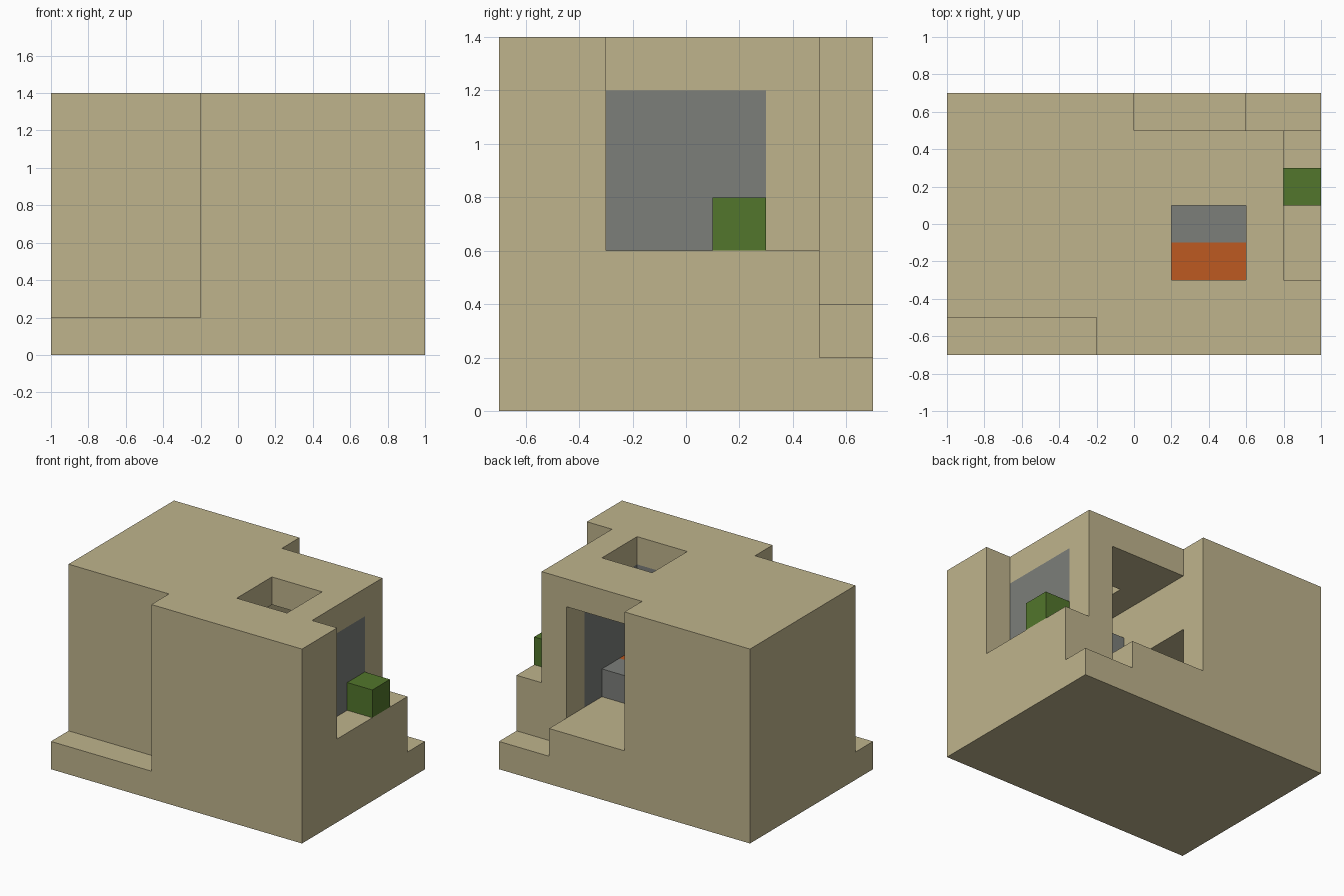
import bpy

if "Cube" in bpy.data.objects:
    bpy.data.objects.remove(bpy.data.objects["Cube"])


def material(name, color):
    m = bpy.data.materials.new(name)
    m.diffuse_color = (*color, 1)
    m.use_nodes = True
    m.node_tree.nodes["Principled BSDF"].inputs["Base Color"].default_value = m.diffuse_color
    return m


SAND = material("sandy tan", (0.52, 0.455, 0.265))
STONE = material("stone grey", (0.2, 0.21, 0.195))
LEAF = material("leaf green", (0.085, 0.18, 0.025))
FIRE = material("fire orange", (0.51, 0.1, 0.015))


def box(name, xs, ys, zs, mat):
    """Axis-aligned block given its x, y and z extents."""
    verts = [(x, y, z) for z in zs for y in ys for x in xs]
    faces = [(0, 2, 3, 1), (4, 5, 7, 6), (0, 1, 5, 4),
             (2, 6, 7, 3), (0, 4, 6, 2), (1, 3, 7, 5)]
    mesh = bpy.data.meshes.new(name)
    mesh.from_pydata(verts, [], faces)
    mesh.materials.append(mat)
    ob = bpy.data.objects.new(name, mesh)
    bpy.context.collection.objects.link(ob)
    return ob


def carve(target, xs, ys, zs):
    """Remove a block of space from the target."""
    cutter = box("cutter", xs, ys, zs, SAND)
    cutter.hide_render = True
    mod = target.modifiers.new("carve", "BOOLEAN")
    mod.operation = "DIFFERENCE"
    mod.solver = "EXACT"
    mod.object = cutter
    bpy.context.view_layer.update()
    deps = bpy.context.evaluated_depsgraph_get()
    mesh = bpy.data.meshes.new_from_object(target.evaluated_get(deps))
    target.modifiers.clear()
    target.data = mesh
    bpy.data.objects.remove(cutter)


# House shell
house = box("house_shell", (-1, 1), (-0.7, 0.7), (0, 1.4), SAND)
carve(house, (-1.1, -0.2), (-0.8, -0.5), (0.2, 1.5))   # front left recess
carve(house, (0.6, 1.1), (0.5, 0.8), (0.2, 1.5))       # low back step
carve(house, (0, 0.7), (0.5, 0.8), (0.4, 1.5))         # doorstep
carve(house, (0.8, 1.1), (-0.3, 0.6), (0.6, 1.5))      # side window ledge
carve(house, (0, 0.6), (-0.5, 0.6), (0.4, 1.2))        # room and doorway
carve(house, (-0.6, 0.1), (-0.1, 0.5), (0.4, 0.8))     # low alcove
carve(house, (0.2, 0.6), (-0.3, 0.1), (1.1, 1.5))      # chimney shaft
carve(house, (0.55, 0.9), (-0.3, 0.3), (0.6, 1.2))     # window opening
carve(house, (0.55, 0.8), (-0.3, 0.3), (0.4, 0.7))     # space below window

# Window wall and planter on the ledge
box("window_wall", (0.6, 0.8), (-0.3, 0.3), (0.4, 1.2), STONE)
box("planter", (0.8, 1.0), (0.1, 0.3), (0.6, 0.8), LEAF)

# Fireplace
box("fireplace_back", (0, 0.6), (-0.5, -0.3), (0.4, 1.2), STONE)
box("fireplace_side", (0, 0.2), (-0.3, -0.1), (0.4, 1.0), STONE)
box("hearth", (0.2, 0.6), (-0.1, 0.1), (0.4, 0.6), STONE)
box("fire", (0.2, 0.6), (-0.3, -0.1), (0.4, 0.6), FIRE)
